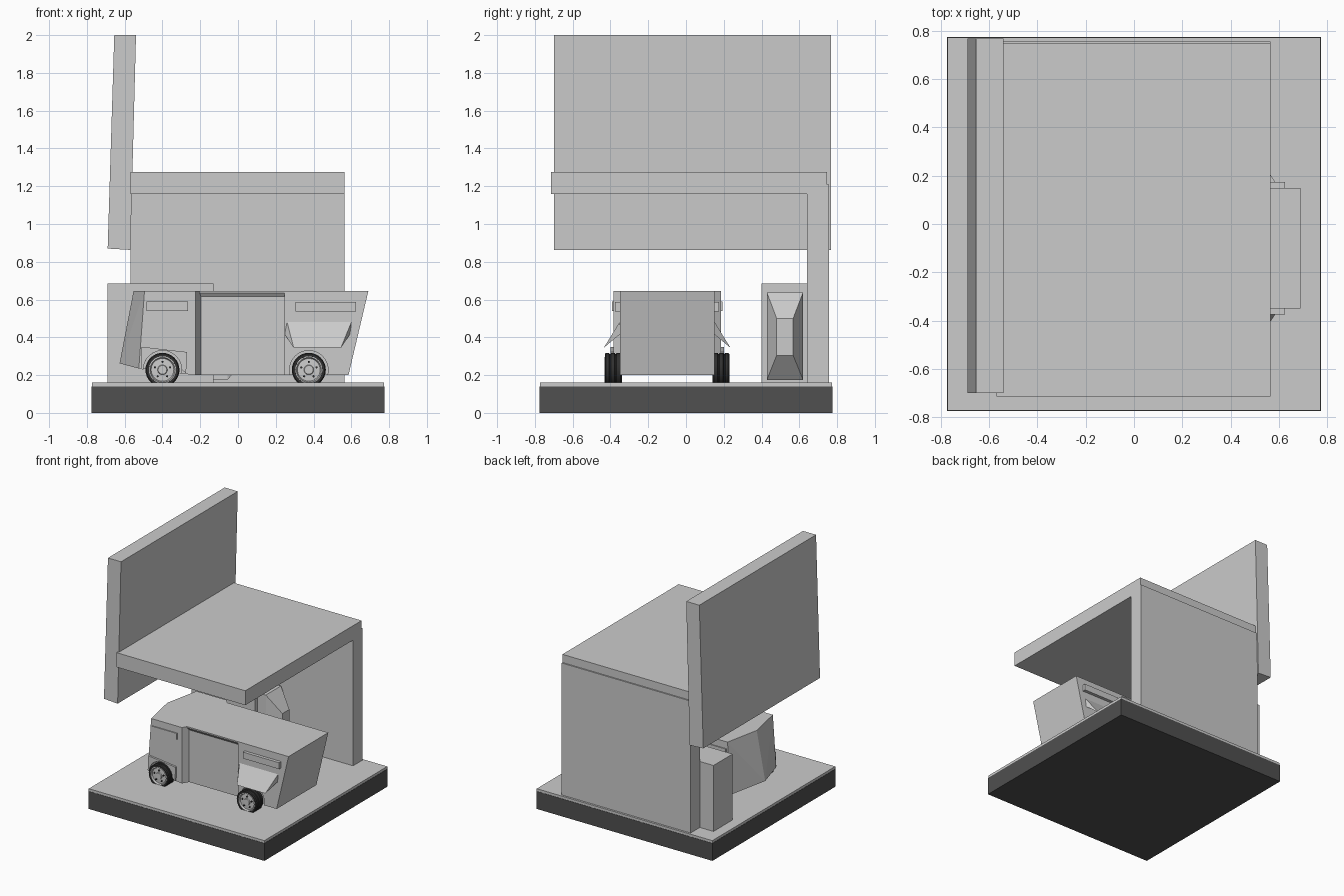
import bpy, bmesh, math
from mathutils import Matrix, Vector

if "Cube" in bpy.data.objects:
    bpy.data.objects.remove(bpy.data.objects["Cube"])

YC = -0.10  # van centre line


def material(name, v):
    m = bpy.data.materials.new(name)
    m.diffuse_color = (v, v, v, 1)
    m.use_nodes = True
    m.node_tree.nodes["Principled BSDF"].inputs["Base Color"].default_value = m.diffuse_color
    return m


DARK = material("dark_base", 0.08)
RUBBER = material("rubber", 0.03)


def finish(name, bm, mat=None, smooth=False):
    bmesh.ops.recalc_face_normals(bm, faces=bm.faces)
    me = bpy.data.meshes.new(name)
    bm.to_mesh(me)
    bm.free()
    ob = bpy.data.objects.new(name, me)
    bpy.context.collection.objects.link(ob)
    if mat:
        me.materials.append(mat)
    if smooth:
        bpy.ops.object.select_all(action='DESELECT')
        ob.select_set(True)
        bpy.context.view_layer.objects.active = ob
        bpy.ops.object.shade_smooth_by_angle(angle=math.radians(35))
    return ob


def hull(name, pts, mat=None):
    bm = bmesh.new()
    for p in pts:
        bm.verts.new(p)
    bmesh.ops.convex_hull(bm, input=bm.verts[:])
    bmesh.ops.dissolve_limit(bm, angle_limit=0.01, verts=bm.verts[:], edges=bm.edges[:])
    return finish(name, bm, mat)


def box(name, x, y, z, mat=None):
    return hull(name, [(a, b, c) for a in x for b in y for c in z], mat)


def prism(name, xz, y0, y1):
    bm = bmesh.new()
    f = bm.faces.new([bm.verts.new((x, y0, z)) for x, z in xz])
    r = bmesh.ops.extrude_face_region(bm, geom=[f])
    bmesh.ops.translate(bm, vec=(0, y1 - y0, 0),
                        verts=[v for v in r['geom'] if isinstance(v, bmesh.types.BMVert)])
    return finish(name, bm)


def lathe(name, prof, centre, mat=None):
    """Spin (radius, y) points about the y axis."""
    bm = bmesh.new()
    vs = [bm.verts.new((r, y, 0)) for r, y in prof]
    es = [bm.edges.new(e) for e in zip(vs, vs[1:])]
    bmesh.ops.spin(bm, geom=vs + es, cent=(0, 0, 0), axis=(0, 1, 0),
                   angle=2 * math.pi, steps=32)
    bmesh.ops.remove_doubles(bm, verts=bm.verts[:], dist=1e-5)
    bmesh.ops.translate(bm, vec=centre, verts=bm.verts[:])
    return finish(name, bm, mat, True)


def cut_arch(ob, x, s):
    bm = bmesh.new()
    rot = Matrix.Rotation(math.pi / 2, 4, 'X')
    bmesh.ops.create_cone(bm, cap_ends=True, segments=32, radius1=0.102, radius2=0.102, depth=0.2,
                          matrix=Matrix.Translation((x, YC + s * 0.33, 0.228)) @ rot)
    cutter = finish("arch_cutter", bm)
    cutter.hide_render = True
    m = ob.modifiers.new("arch", 'BOOLEAN')
    m.operation, m.object, m.solver = 'DIFFERENCE', cutter, 'EXACT'
    bpy.context.view_layer.objects.active = ob
    bpy.ops.object.modifier_apply(modifier=m.name)
    bpy.data.objects.remove(cutter)


# Base
box("base", (-0.775, 0.775), (-0.775, 0.775), (0, 0.14), DARK)
box("floor_slab", (-0.773, 0.773), (-0.773, 0.773), (0.14, 0.16))

# Shelter
box("back_wall", (-0.57, 0.565), (0.64, 0.757), (0.16, 1.21))
box("roof", (-0.57, 0.565), (-0.715, 0.747), (1.16, 1.275))

# Tilted sign board
prism("sign_board", [(-0.69, 0.87), (-0.57, 0.863), (-0.54, 2.0), (-0.655, 2.0)], -0.70, 0.768)

# Cabinet with a tapered end
box("cabinet", (-0.69, -0.13), (0.40, 0.64), (0.16, 0.685))
rim = [(x, y, z) for x in (-0.13, -0.055) for y in (0.428, 0.62) for z in (0.175, 0.638)]
tip = [(0.055, y, z) for y in (0.48, 0.567) for z in (0.305, 0.50)]
hull("cabinet_tapered_end", rim + tip)

# Van body
cab_pts = [(-0.553, YC, 0.645), (-0.627, YC, 0.262)]
for s in (-1, 1):
    for x, w, z in [(-0.495, 0.285, 0.645), (-0.225, 0.285, 0.645), (-0.525, 0.285, 0.235),
                    (-0.225, 0.285, 0.2), (-0.195, 0.235, 0.645), (-0.195, 0.235, 0.2)]:
        cab_pts.append((x, YC + s * w, z))
cabin = hull("van_cabin", cab_pts)
side = lambda w: (YC - w, YC + w)
box("van_middle", (-0.21, 0.26), side(0.235), (0.2, 0.62))
hull("van_middle_roof", [(x, YC + s * w, z) for x in (-0.215, 0.26) for s in (-1, 1)
                         for w, z in ((0.25, 0.645), (0.25, 0.635), (0.235, 0.615))])
rear = hull("van_rear", [(x, YC + s * 0.25, z) for s in (-1, 1)
                         for x, z in ((0.245, 0.645), (0.69, 0.645), (0.245, 0.2), (0.585, 0.2))])

for s, tag in ((-1, "near"), (1, "far")):
    at = lambda w: YC + s * w
    cut_arch(cabin, -0.40, s)
    cut_arch(rear, 0.375, s)
    # Side strips
    box("rear_side_strip_" + tag, (0.305, 0.625), (at(0.24), at(0.275)), (0.537, 0.588))
    box("cabin_side_strip_" + tag, (-0.485, -0.265), (at(0.27), at(0.293)), (0.54, 0.59))
    # Front arch frame
    arc = [(-0.40 + 0.102 * math.cos(math.radians(a)), 0.228 + 0.102 * math.sin(math.radians(a)))
           for a in range(0, 181, 15)]
    prism("front_arch_frame_" + tag,
          arc + [(-0.515, 0.235), (-0.51, 0.35), (-0.27, 0.322), (-0.275, 0.21)],
          at(0.275), at(0.30))
    # Flared rear fender
    hull("rear_fender_" + tag,
         [(x, at(w), z) for x, w, z in [
             (0.26, 0.252, 0.48), (0.60, 0.252, 0.48), (0.295, 0.335, 0.345), (0.545, 0.335, 0.345),
             (0.245, 0.245, 0.42), (0.595, 0.245, 0.42)]])
    # Wheels
    for x, pos in ((-0.40, "front"), (0.375, "rear")):
        c = (x, at(0.285), 0.228)
        n = f"{pos}_{tag}"
        lathe("tyre_" + n, [(0.070, s * -0.045), (0.084, s * -0.045), (0.090, s * -0.038),
                            (0.090, s * -0.018), (0.085, s * -0.015), (0.085, s * -0.010),
                            (0.090, s * -0.007), (0.090, s * 0.012), (0.085, s * 0.015),
                            (0.085, s * 0.020), (0.090, s * 0.023), (0.090, s * 0.038),
                            (0.084, s * 0.045), (0.072, s * 0.045), (0.070, s * 0.03)],
              c, RUBBER)
        lathe("rim_" + n, [(0, s * -0.04), (0.072, s * -0.04), (0.073, s * 0.043), (0.066, s * 0.046),
                           (0.060, s * 0.034), (0.026, s * 0.036), (0.023, s * 0.043), (0, s * 0.043)], c)
        bm = bmesh.new()
        for i in range(5):
            a = math.radians(90 + 72 * i)
            p = Vector(c) + Vector((0.042 * math.cos(a), s * 0.037, 0.042 * math.sin(a)))
            bmesh.ops.create_cone(bm, cap_ends=True, segments=8, radius1=0.006, radius2=0.006, depth=0.012,
                                  matrix=Matrix.Translation(p) @ Matrix.Rotation(math.pi / 2, 4, 'X'))
        finish("wheel_bolts_" + n, bm, RUBBER)
